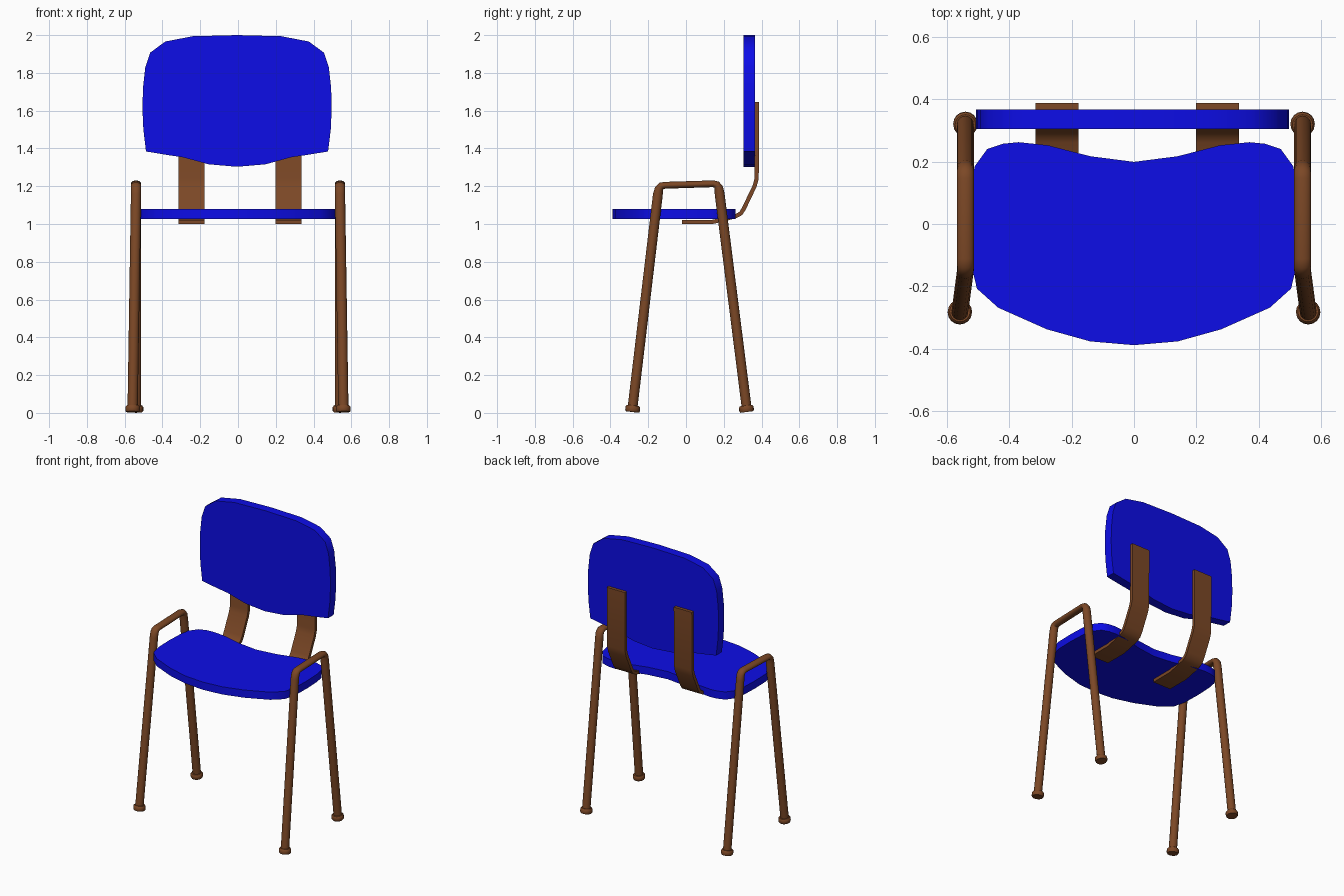
import bpy, bmesh, math
from mathutils import Vector

if "Cube" in bpy.data.objects:
    bpy.data.objects.remove(bpy.data.objects["Cube"])


def material(name, rgb):
    m = bpy.data.materials.new(name)
    m.diffuse_color = (*rgb, 1)
    m.use_nodes = True
    m.node_tree.nodes["Principled BSDF"].inputs["Base Color"].default_value = m.diffuse_color
    return m


BLUE = material("blue", (0.004, 0.004, 0.8))
BROWN = material("brown", (0.2, 0.064, 0.019))


def finish(name, bm, mat):
    bmesh.ops.recalc_face_normals(bm, faces=bm.faces)
    me = bpy.data.meshes.new(name)
    bm.to_mesh(me)
    bm.free()
    me.materials.append(mat)
    ob = bpy.data.objects.new(name, me)
    bpy.context.collection.objects.link(ob)
    bpy.ops.object.select_all(action='DESELECT')
    ob.select_set(True)
    bpy.context.view_layer.objects.active = ob
    bpy.ops.object.shade_smooth_by_angle(angle=math.radians(40))
    return ob


def slab(name, outline, offset, mat):
    """Extrude a closed 3D outline along offset."""
    bm = bmesh.new()
    face = bm.faces.new([bm.verts.new(p) for p in outline])
    ext = bmesh.ops.extrude_face_region(bm, geom=[face])
    bm.faces.new([bm.verts.new(p) for p in outline]) if not face.is_valid else None
    bmesh.ops.translate(bm, vec=offset,
                        verts=[v for v in ext["geom"] if isinstance(v, bmesh.types.BMVert)])
    return finish(name, bm, mat)


def loft(bm, rings):
    """Skin a list of equal vertex rings and cap both ends."""
    vs = [[bm.verts.new(p) for p in r] for r in rings]
    n = len(vs[0])
    for a, b in zip(vs, vs[1:]):
        for i in range(n):
            bm.faces.new((a[i], a[(i + 1) % n], b[(i + 1) % n], b[i]))
    bm.faces.new(vs[0])
    bm.faces.new(vs[-1])


def ring(c, across, normal, rx, rn, n=16):
    return [c + across * rx * math.cos(2 * math.pi * i / n)
            + normal * rn * math.sin(2 * math.pi * i / n) for i in range(n)]


def mirrored(half, shift=0.0):
    """Complete a half outline whose first and last points lie on the centre line."""
    return ([(x + shift, v) for x, v in half]
            + [(-x + shift, v) for x, v in half[-2:0:-1]])


# Seat: bowed front, dipped rear edge
seat = [(0, -.388), (.14, -.376), (.28, -.337), (.435, -.268), (.503, -.207),
        (.524, -.12), (.527, 0), (.522, .12), (.51, .185), (.47, .24),
        (.42, .257), (.37, .262), (.275, .252), (.14, .217), (0, .199)]
slab("seat", [(x, y, 1.026) for x, y in mirrored(seat)], (0, 0, .053), BLUE)

# Backrest: rounded top, shallow curved lower edge
back = [(0, 1.303), (.15, 1.316), (.29, 1.354), (.36, 1.364), (.482, 1.384),
        (.496, 1.5), (.501, 1.61), (.498, 1.72), (.486, 1.83), (.46, 1.907),
        (.38, 1.966), (.235, 1.994), (0, 2.0)]
slab("backrest", [(x, .304, z) for x, z in mirrored(back, -.005)], (0, .062, 0), BLUE)

# Bent flat straps joining seat and backrest
strap = [(-.02, 1.011), (.14, 1.011), (.2, 1.025), (.265, 1.042), (.29, 1.056),
         (.306, 1.081), (.363, 1.2), (.374, 1.24), (.376, 1.645)]
for side, cx in (("left", -.246), ("right", .267)):
    path = [Vector((cx, y, z)) for y, z in strap]
    rings = []
    for i, p in enumerate(path):
        t = (path[min(i + 1, len(path) - 1)] - path[max(i - 1, 0)]).normalized()
        nrm = t.cross(Vector((1, 0, 0))) * .011
        w = Vector((.069, 0, 0))
        rings.append([p - w - nrm, p + w - nrm, p + w + nrm, p - w + nrm])
    bm = bmesh.new()
    loft(bm, rings)
    finish(side + "_back_strap", bm, BROWN)

# Side frames: two legs and an armrest bar bent from one tube (x, y, z, half depth)
frame = [(.558, -.284, .02, .026), (.54, -.149, 1.155, .026), (.54, -.143, 1.185, .023),
         (.54, -.131, 1.201, .02), (.54, -.11, 1.205, .018), (.54, .145, 1.213, .018),
         (.54, .162, 1.208, .02), (.54, .173, 1.192, .023), (.54, .178, 1.16, .026),
         (.54, .322, .02, .026)]
for side, s in (("left", -1), ("right", 1)):
    path = [Vector((s * x, y, z)) for x, y, z, _ in frame]
    rings = []
    for i, p in enumerate(path):
        a = (p - path[i - 1]).normalized() if i else Vector()
        b = (path[i + 1] - p).normalized() if i < len(path) - 1 else Vector()
        t = (a + b).normalized()
        nrm = t.cross(Vector((1, 0, 0))).normalized()
        rings.append(ring(p, nrm.cross(t), nrm, .027, frame[i][3]))
    bm = bmesh.new()
    loft(bm, rings)
    finish(side + "_leg_frame", bm, BROWN)

    # Feet: chamfered caps tilted along each leg
    for end, foot, upper in (("front", path[0], path[1]), ("rear", path[-1], path[-2])):
        t = (upper - foot).normalized()
        nrm = t.cross(Vector((1, 0, 0))).normalized()
        base = Vector((foot.x, foot.y, .005))
        bm = bmesh.new()
        loft(bm, [ring(base + t * h, nrm.cross(t), nrm, r, r)
                  for h, r in ((0, .035), (.007, .039), (.026, .039), (.034, .033))])
        finish(f"{side}_{end}_foot", bm, BROWN)
